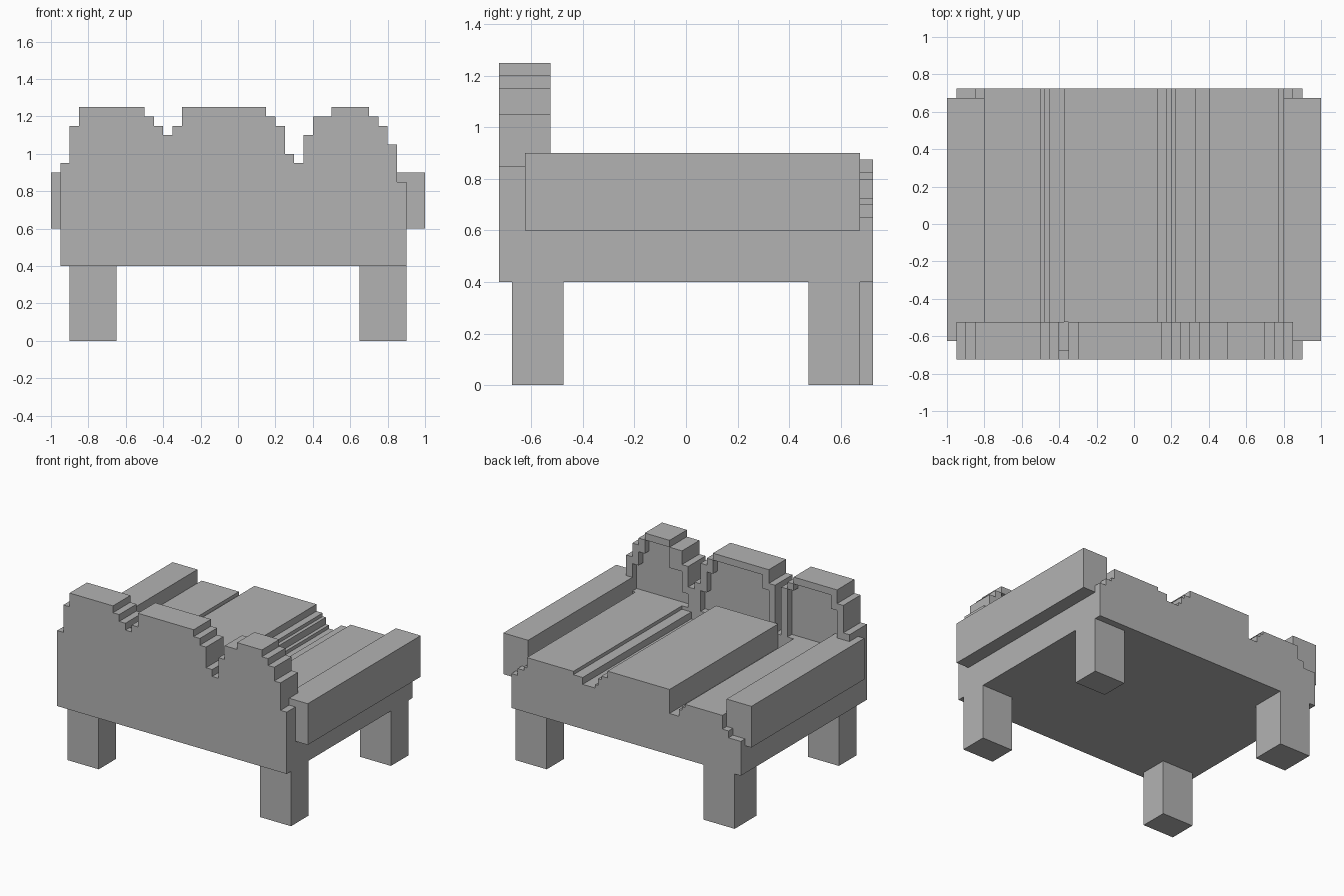
import bpy, bmesh

cube = bpy.data.objects.get("Cube")
if cube:
    bpy.data.objects.remove(cube, do_unlink=True)

grey = bpy.data.materials.new("plain grey")
grey.use_nodes = True
grey.diffuse_color = (0.45, 0.45, 0.45, 1)
grey.node_tree.nodes["Principled BSDF"].inputs["Base Color"].default_value = (0.45, 0.45, 0.45, 1)


def extrude(name, outline, y0, y1):
    """Extrude an x/z outline along y."""
    bm = bmesh.new()
    face = bm.faces.new([bm.verts.new((x, y0, z)) for x, z in outline])
    new = bmesh.ops.extrude_face_region(bm, geom=[face])["geom"]
    bmesh.ops.translate(bm, vec=(0, y1 - y0, 0),
                        verts=[v for v in new if isinstance(v, bmesh.types.BMVert)])
    bmesh.ops.recalc_face_normals(bm, faces=bm.faces)
    mesh = bpy.data.meshes.new(name)
    bm.to_mesh(mesh)
    bm.free()
    mesh.materials.append(grey)
    obj = bpy.data.objects.new(name, mesh)
    bpy.context.collection.objects.link(obj)
    return obj


def box(name, x0, x1, y0, y1, z0, z1):
    return extrude(name, [(x0, z0), (x1, z0), (x1, z1), (x0, z1)], y0, y1)


def steps(start, runs, base):
    """Stepped outline from (end x, top z) runs."""
    pts, x = [(start, base)], start
    for end, z in runs:
        pts += [(x, z), (end, z)]
        x = end
    return pts + [(x, base)]


def cut(target, cutter):
    mod = target.modifiers.new(cutter.name, "BOOLEAN")
    mod.operation = "DIFFERENCE"
    mod.solver = "EXACT"
    mod.object = cutter
    cutter.hide_render = True
    cutter.hide_set(True)
    cutter.display_type = "WIRE"


# Legs: one back leg is deeper than the others
for side, x in (("right", -0.9), ("left", 0.65)):
    box(side + "_front_leg", x, x + 0.25, -0.675, -0.475, 0, 0.4)
    box(side + "_back_leg", x, x + 0.25, 0.475, 0.725 if x < 0 else 0.675, 0, 0.4)

# Seat with stepped cushions
seat = [(-0.85, 0.65), (-0.8, 0.7), (-0.5, 0.8), (-0.475, 0.775), (-0.45, 0.75),
        (-0.375, 0.7), (0.125, 0.875), (0.175, 0.825), (0.2, 0.8), (0.225, 0.75),
        (0.325, 0.725), (0.4, 0.775), (0.775, 0.8), (0.8, 0.725), (0.85, 0.7), (0.9, 0.65)]
extrude("seat", steps(-0.95, seat, 0.4), -0.525, 0.725)

# Arms
for side, x in (("right", -1), ("left", 0.8)):
    box(side + "_arm", x, x + 0.2, -0.625, 0.675, 0.6, 0.9)

# Tall rest with three stepped humps
rest = [(-0.9, 0.95), (-0.85, 1.15), (-0.5, 1.25), (-0.45, 1.2), (-0.4, 1.15), (-0.35, 1.1),
        (-0.3, 1.15), (0.15, 1.25), (0.2, 1.2), (0.25, 1.15), (0.3, 1.0), (0.35, 0.95),
        (0.4, 1.1), (0.5, 1.2), (0.7, 1.25), (0.75, 1.2), (0.8, 1.15), (0.85, 1.05), (0.9, 0.85)]
back = extrude("tall_rest", steps(-0.95, rest, 0.4), -0.725, -0.525)

# Slot between two humps
cut(back, box("slot_cutter", -0.4, -0.35, -0.675, -0.5, 0.8, 1.3))

# Shallow panels set into each hump
panels = [
    (-0.85, [(-0.8, 1.1), (-0.5, 1.2), (-0.45, 1.15)]),
    (-0.3, [(-0.25, 1.1), (0.15, 1.2), (0.2, 1.1), (0.25, 0.95)]),
    (0.35, [(0.4, 0.9), (0.5, 1.05), (0.7, 1.2), (0.75, 1.1), (0.8, 1.0)]),
]
for i, (start, runs) in enumerate(panels):
    cut(back, extrude(f"panel_cutter_{i + 1}", steps(start, runs, 0.8), -0.575, -0.5))
